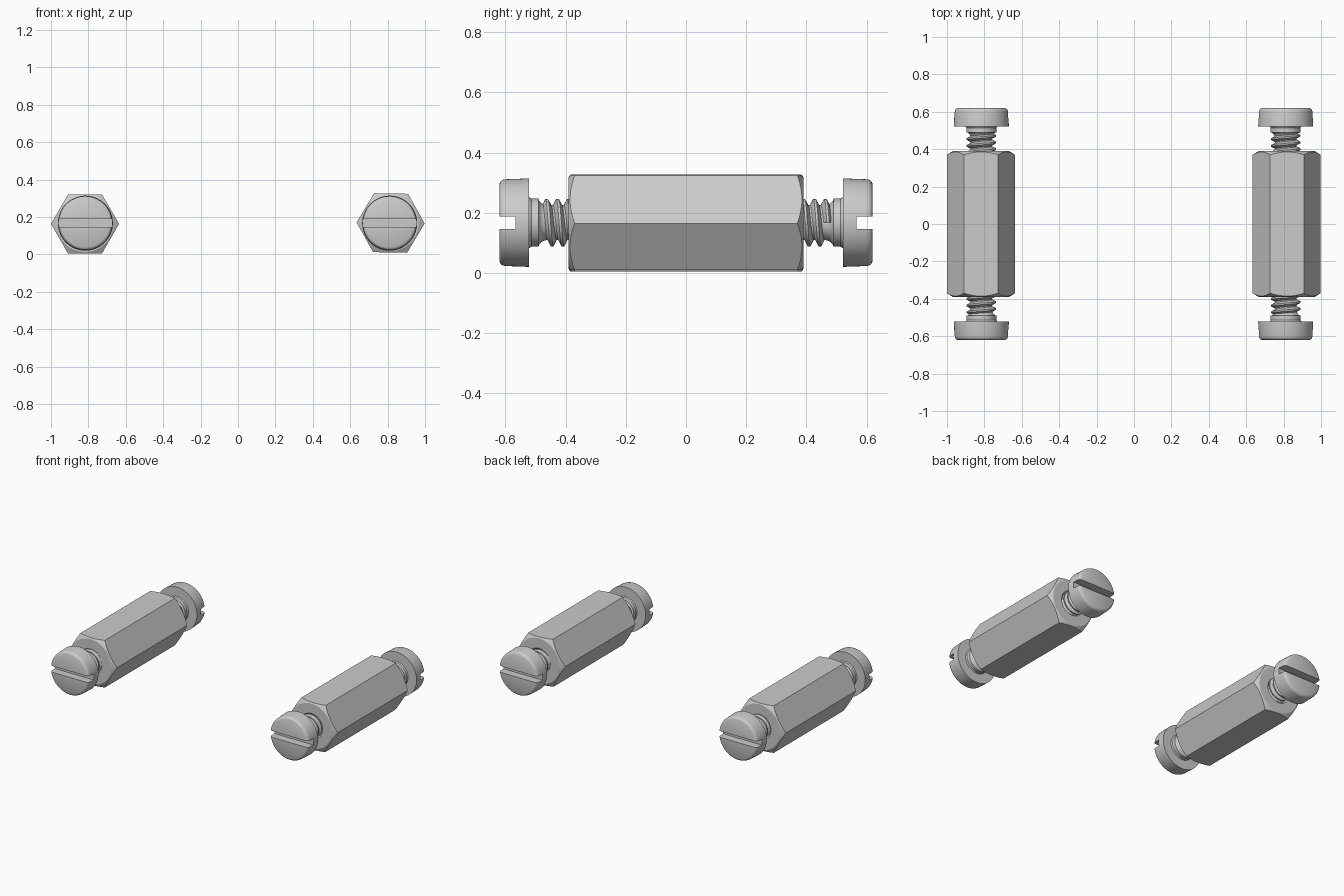
import bpy, bmesh
from math import pi, sin, cos, radians

if "Cube" in bpy.data.objects:
    bpy.data.objects.remove(bpy.data.objects["Cube"])

ZC = 0.167


def make(name, bm):
    bmesh.ops.recalc_face_normals(bm, faces=bm.faces)
    me = bpy.data.meshes.new(name)
    bm.to_mesh(me)
    bm.free()
    ob = bpy.data.objects.new(name, me)
    bpy.context.collection.objects.link(ob)
    return ob


def grid(bm, rows, wrap):
    vs = [[bm.verts.new(p) for p in row] for row in rows]
    n = len(vs)
    for i in range(n if wrap else n - 1):
        a, b = vs[i], vs[(i + 1) % n]
        for k in range(len(a) - 1):
            bm.faces.new((a[k], a[k + 1], b[k + 1], b[k]))
    return vs


def revolve(name, profile, seg=64):
    # profile points are (radius, y), revolved about the y axis
    bm = bmesh.new()
    angs = [2 * pi * i / seg for i in range(seg)]
    grid(bm, [[(r * cos(a), y, r * sin(a)) for r, y in profile] for a in angs], True)
    bmesh.ops.remove_doubles(bm, verts=bm.verts, dist=1e-5)
    return make(name, bm)


def boolean(ob, cutter, op):
    mod = ob.modifiers.new("cut", 'BOOLEAN')
    mod.object, mod.operation, mod.solver = cutter, op, 'EXACT'
    bpy.context.view_layer.objects.active = ob
    bpy.ops.object.modifier_apply(modifier=mod.name)
    bpy.data.objects.remove(cutter, do_unlink=True)


def smooth(ob, deg):
    bpy.ops.object.select_all(action='DESELECT')
    ob.select_set(True)
    bpy.context.view_layer.objects.active = ob
    bpy.ops.object.shade_smooth_by_angle(angle=radians(deg))


def standoff(side, x, z, tilt):
    # hexagonal bar, trimmed by a turned shape with chamfers and end holes
    bm = bmesh.new()
    bmesh.ops.create_cone(bm, cap_ends=True, segments=6, radius1=0.182, radius2=0.182, depth=0.9)
    for v in bm.verts:
        px, py, pz = v.co
        v.co = (px, pz, py)
    # put corners on the x axis
    if not any(abs(v.co.z) < 1e-4 for v in bm.verts):
        for v in bm.verts:
            v.co = (v.co.z, v.co.y, v.co.x)
    ob = make(side + "_hex_standoff", bm)
    half = [(0, 0.24), (0.072, 0.24), (0.072, 0.378), (0.084, 0.39), (0.15, 0.39), (0.19, 0.365)]
    turned = revolve("turned_shape", half + [(r, -y) for r, y in reversed(half)], 72)
    boolean(ob, turned, 'INTERSECT')
    ob.location = (x, 0, z)
    ob.rotation_euler = (0, tilt, 0)
    smooth(ob, 15)


def screw(name, x, rot):
    # cheese head, collar, fillet and core
    prof = [(0, 0.25), (0.058, 0.25), (0.058, 0.462), (0.06, 0.472), (0.065, 0.481),
            (0.073, 0.488), (0.08, 0.490), (0.08, 0.514), (0.085, 0.521), (0.147, 0.521),
            (0.144, 0.602), (0.142, 0.610), (0.137, 0.616), (0.129, 0.62), (0, 0.62)]
    body = revolve(name + "_screw", prof)
    # driver slot
    bm = bmesh.new()
    bmesh.ops.create_cube(bm, size=1)
    bmesh.ops.scale(bm, vec=(0.4, 0.11, 0.042), verts=bm.verts)
    bmesh.ops.translate(bm, vec=(0, 0.622, 0), verts=bm.verts)
    boolean(body, make("slot_cutter", bm), 'DIFFERENCE')
    # helical thread ridge
    pitch, turns, seg = 0.036, 5.5, 40
    section = [(0.054, -0.017), (0.079, -0.004), (0.079, 0.004), (0.054, 0.017)]
    rows = []
    for i in range(int(turns * seg) + 1):
        a = 2 * pi * i / seg
        y0 = 0.472 - pitch * i / seg
        rows.append([(r * cos(a), y0 + dy, r * sin(a)) for r, dy in section + section[:1]])
    bm = bmesh.new()
    vs = grid(bm, rows, False)
    bm.faces.new(vs[0][:4])
    bm.faces.new(vs[-1][:4])
    bmesh.ops.remove_doubles(bm, verts=bm.verts, dist=1e-6)
    thread = make(name + "_thread", bm)
    for ob in (body, thread):
        ob.location = (x, 0, ZC)
        ob.rotation_euler = (0, 0, rot)
        smooth(ob, 30)


# two spacers, each with a screw in both ends
for side, x, hx, z, tilt in (("left", -0.816, -0.818, 0.163, 0),
                             ("right", 0.811, 0.816, 0.168, radians(1))):
    standoff(side, hx, z, tilt)
    screw(side + "_back", x, 0)
    screw(side + "_front", x, pi)
